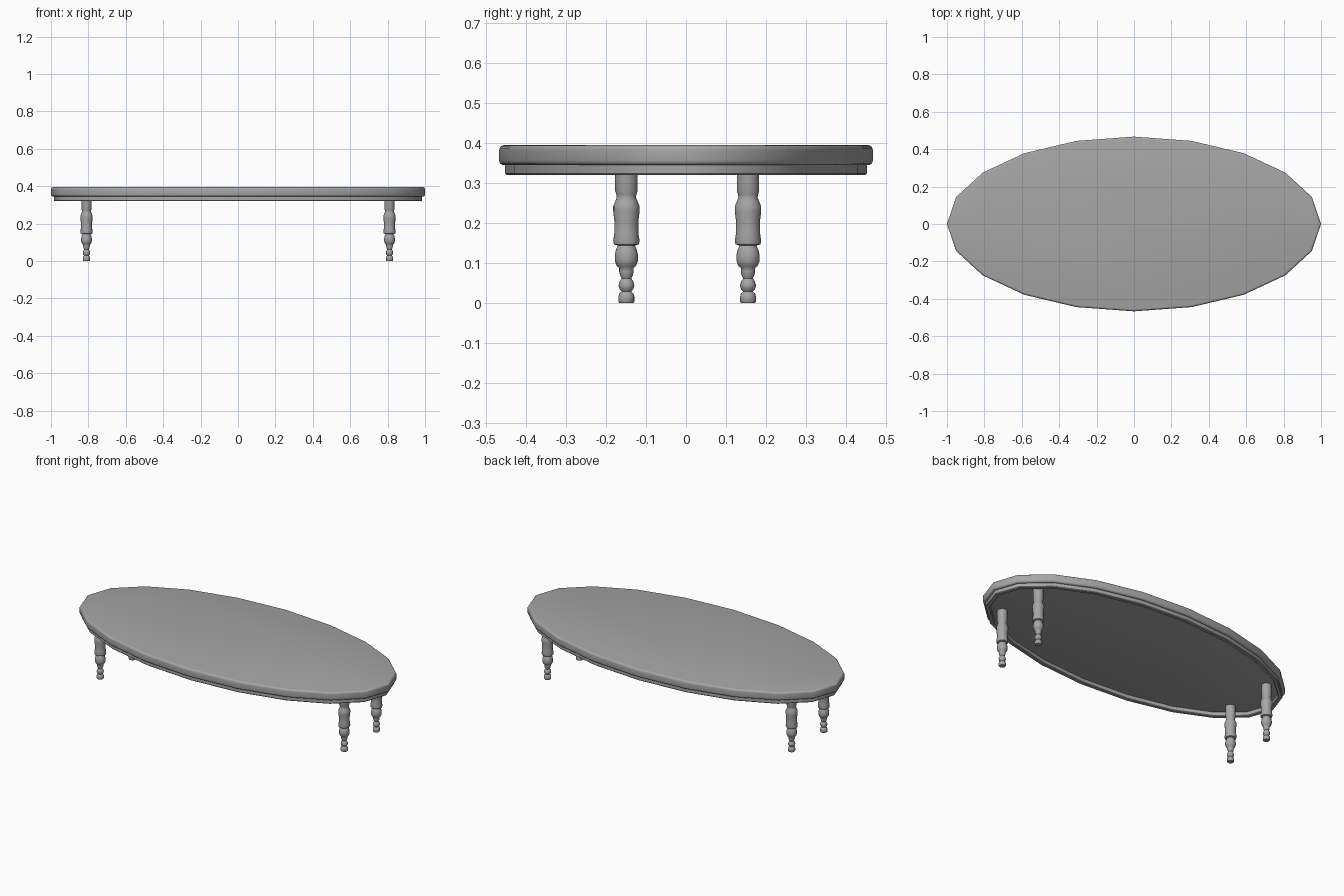
import bpy, bmesh, math

cube = bpy.data.objects.get("Cube")
if cube:
    bpy.data.objects.remove(cube, do_unlink=True)

grey = bpy.data.materials.new("plain_grey")
grey.use_nodes = True
colour = (0.38, 0.38, 0.38, 1)
grey.diffuse_color = colour
grey.node_tree.nodes["Principled BSDF"].inputs["Base Color"].default_value = colour


def loft(name, rings, sides, closed=False, location=(0, 0, 0), angle=40):
    """Skin a stack of ellipses (half width, half depth, height)."""
    bm = bmesh.new()
    loops = []
    for rx, ry, z in rings:
        turns = [2 * math.pi * i / sides for i in range(sides)]
        loops.append([bm.verts.new((rx * math.cos(t), ry * math.sin(t), z)) for t in turns])
    pairs = list(zip(loops, loops[1:]))
    if closed:
        pairs.append((loops[-1], loops[0]))
    else:
        bm.faces.new(loops[0])
        bm.faces.new(loops[-1])
    for a, b in pairs:
        for i in range(sides):
            j = (i + 1) % sides
            bm.faces.new((a[i], a[j], b[j], b[i]))
    bmesh.ops.recalc_face_normals(bm, faces=bm.faces)
    mesh = bpy.data.meshes.new(name)
    bm.to_mesh(mesh)
    bm.free()
    mesh.materials.append(grey)
    obj = bpy.data.objects.new(name, mesh)
    obj.location = location
    bpy.context.collection.objects.link(obj)
    bpy.ops.object.select_all(action="DESELECT")
    obj.select_set(True)
    bpy.context.view_layer.objects.active = obj
    bpy.ops.object.shade_smooth_by_angle(angle=math.radians(angle))
    return obj


HALF_X, HALF_Y, SIDES = 1.0, 0.467, 20
UNDERSIDE, TOP, BOTTOM = 0.345, 0.395, 0.32


def inset(amount, z):
    return (HALF_X - amount, HALF_Y - amount, z)


# Tabletop with rounded upper and lower edges
r = 0.012
steps = [math.pi / 2 * i / 4 for i in range(5)]
lower = [inset(r - r * math.sin(t), UNDERSIDE + r - r * math.cos(t)) for t in steps]
upper = [inset(r - r * math.cos(t), TOP - r + r * math.sin(t)) for t in steps]
loft("tabletop", lower + upper, SIDES)

# Apron ring, hollow beneath the top
loft("apron", [inset(0.015, UNDERSIDE), inset(0.015, BOTTOM + 0.004),
               inset(0.019, BOTTOM), inset(0.036, BOTTOM),
               inset(0.04, BOTTOM + 0.004), inset(0.04, UNDERSIDE)],
     SIDES, closed=True)

# Turned legs: (radius, height) from floor to top
profile = [(0.017, 0), (0.020, 0.004), (0.020, 0.016), (0.018, 0.024), (0.012, 0.029),
           (0.017, 0.035), (0.020, 0.044), (0.017, 0.055), (0.012, 0.062),
           (0.016, 0.070), (0.018, 0.080), (0.018, 0.088), (0.024, 0.093),
           (0.029, 0.106), (0.029, 0.120), (0.026, 0.134), (0.021, 0.144),
           (0.031, 0.147), (0.033, 0.156), (0.030, 0.175), (0.030, 0.205),
           (0.033, 0.230), (0.033, 0.242), (0.028, 0.254), (0.024, 0.264),
           (0.025, 0.272), (0.028, 0.280), (0.028, UNDERSIDE)]
rings = [(rad, rad, z) for rad, z in profile]
for end, y in (("front", -0.149), ("back", 0.155)):
    for side, x in (("right", -0.81), ("left", 0.81)):
        loft(f"{end}_{side}_leg", rings, 16, location=(x, y, 0), angle=50)
